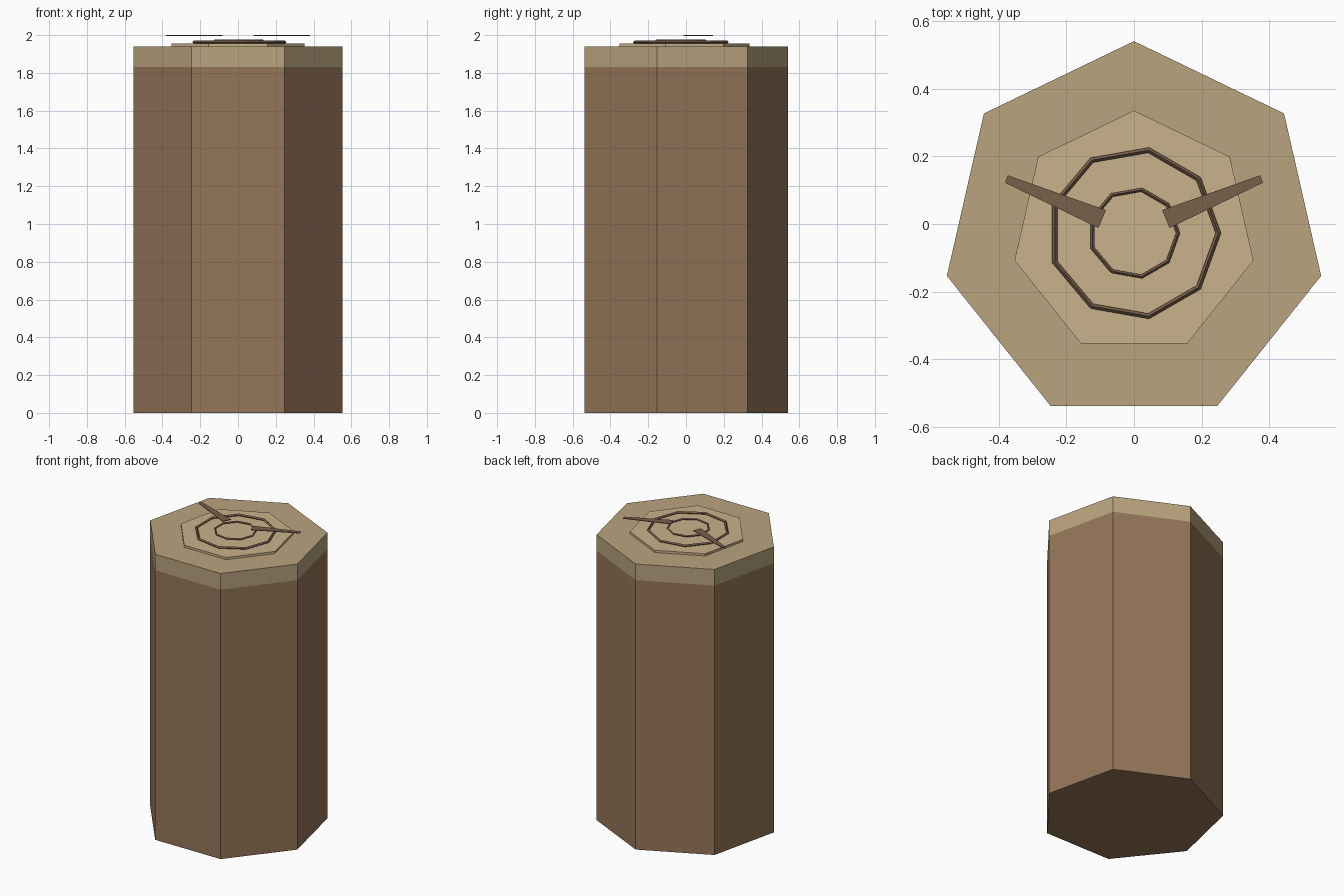
import bpy
from math import pi

if "Cube" in bpy.data.objects:
    bpy.data.objects.remove(bpy.data.objects["Cube"])

CY = -0.027  # heptagon centre, so the bounds are centred on y = 0


def material(name, rgb):
    m = bpy.data.materials.new(name)
    m.diffuse_color = (*rgb, 1)
    m.use_nodes = True
    m.node_tree.nodes["Principled BSDF"].inputs["Base Color"].default_value = m.diffuse_color
    return m


BARK = material("bark", (0.30, 0.18, 0.10))
RIM = material("rim_wood", (0.49, 0.37, 0.21))
HEART = material("heart_wood", (0.58, 0.45, 0.26))
DARK = material("dark_grain", (0.19, 0.115, 0.07))


def finish(name, mat):
    ob = bpy.context.object
    ob.name = name
    ob.data.materials.append(mat)


def prism(name, radius, z0, z1, mat):
    # Blender cylinders start with a vertex on +y
    bpy.ops.mesh.primitive_cylinder_add(vertices=7, radius=radius, depth=z1 - z0,
                                        location=(0, CY, (z0 + z1) / 2))
    finish(name, mat)


def ring(name, radius, thickness, z):
    bpy.ops.mesh.primitive_torus_add(major_segments=9, minor_segments=4,
                                     major_radius=radius, minor_radius=thickness,
                                     location=(0, CY, z))
    finish(name, DARK)


def crack(name, side):
    # thin tapered sliver, wide at the inner end
    outline = [(0.105, -0.012), (0.381, 0.122), (0.373, 0.144), (0.083, 0.041)]
    n = len(outline)
    verts = [(side * x, y, z) for z in (1.996, 2.0) for x, y in outline]
    faces = [(3, 2, 1, 0), (4, 5, 6, 7)]
    faces += [(i, (i + 1) % n, n + (i + 1) % n, n + i) for i in range(n)]
    if side < 0:
        faces = [f[::-1] for f in faces]
    me = bpy.data.meshes.new(name)
    me.from_pydata(verts, [], faces)
    ob = bpy.data.objects.new(name, me)
    bpy.context.collection.objects.link(ob)
    me.materials.append(DARK)


# trunk, cut rim and raised heartwood
prism("trunk", 0.567, 0, 1.83, BARK)
prism("cut_rim", 0.567, 1.83, 1.94, RIM)
prism("heartwood", 0.362, 1.93, 1.955, HEART)

# growth rings
ring("outer_growth_ring", 0.249, 0.008, 1.963)
ring("inner_growth_ring", 0.130, 0.006, 1.972)

# radial cracks
crack("right_crack", 1)
crack("left_crack", -1)
